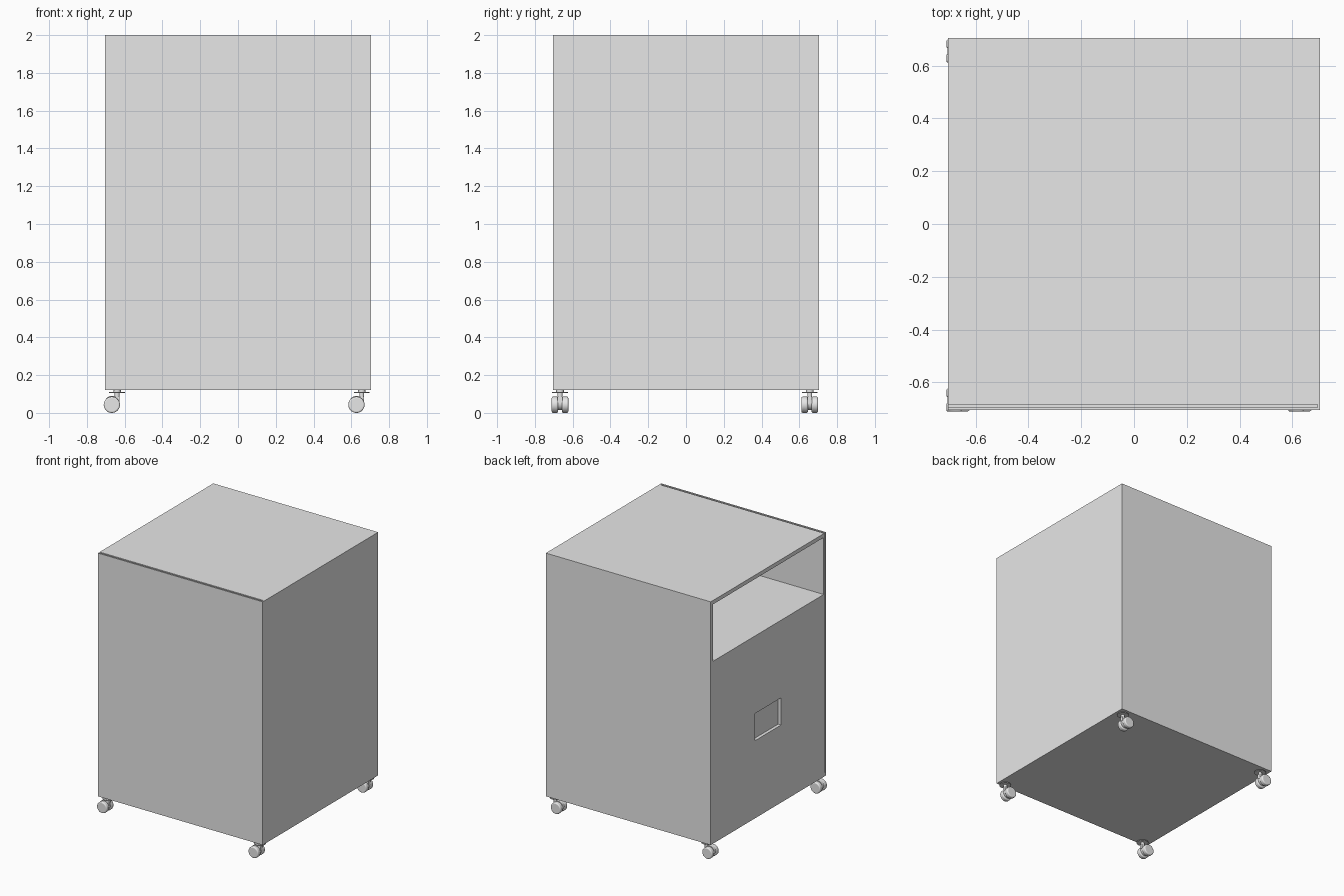
import bpy
import bmesh
import math
from mathutils import Matrix, Vector

start = bpy.data.objects.get("Cube")
if start:
    bpy.data.objects.remove(start, do_unlink=True)

grey = bpy.data.materials.new("plain_grey")
grey.use_nodes = True
grey.diffuse_color = (0.8, 0.8, 0.8, 1)
grey.node_tree.nodes["Principled BSDF"].inputs["Base Color"].default_value = (0.8, 0.8, 0.8, 1)


def add_object(name, bm):
    mesh = bpy.data.meshes.new(name)
    bm.to_mesh(mesh)
    bm.free()
    mesh.materials.append(grey)
    obj = bpy.data.objects.new(name, mesh)
    bpy.context.collection.objects.link(obj)
    return obj


def box(name, low, high):
    low, high = Vector(low), Vector(high)
    bm = bmesh.new()
    matrix = Matrix.Translation((low + high) / 2) @ Matrix.Diagonal((*(high - low), 1))
    bmesh.ops.create_cube(bm, size=1, matrix=matrix)
    return add_object(name, bm)


def cylinder(name, center, radius, length, along_y=False, bevel=0):
    bm = bmesh.new()
    turn = Matrix.Rotation(math.pi / 2 if along_y else 0, 4, "X")
    bmesh.ops.create_cone(bm, cap_ends=True, segments=32, radius1=radius, radius2=radius,
                          depth=length, matrix=Matrix.Translation(center) @ turn)
    obj = add_object(name, bm)
    if bevel:
        mod = obj.modifiers.new("rounded_rim", "BEVEL")
        mod.width, mod.segments, mod.angle_limit = bevel, 4, math.radians(40)
    bpy.ops.object.select_all(action="DESELECT")
    bpy.context.view_layer.objects.active = obj
    obj.select_set(True)
    bpy.ops.object.shade_smooth_by_angle(angle=math.radians(35))
    return obj


HALF = 0.705
BASE = 0.12

# Cabinet body with an open upper bay, a hand recess and a slot behind the front
cabinet = box("cabinet", (-HALF, -HALF, BASE), (HALF, HALF, 2))
cutters = [
    box("bay_cutter", (-0.8, -0.675, 1.53), (0.68, 0.68, 1.97)),
    box("recess_cutter", (-0.8, -0.155, 0.72), (-HALF + 0.025, 0.165, 0.93)),
    box("slot_cutter", (-0.8, -0.695, BASE + 0.03), (0.695, -0.683, 2.1)),
]
for cutter in cutters:
    mod = cabinet.modifiers.new(cutter.name, "BOOLEAN")
    mod.operation, mod.solver, mod.object = "DIFFERENCE", "EXACT", cutter
    cutter.hide_render = True

# Bake the cuts, then drop the helpers
bpy.context.view_layer.update()
evaluated = cabinet.evaluated_get(bpy.context.evaluated_depsgraph_get())
cut_mesh = bpy.data.meshes.new_from_object(evaluated)
cabinet.modifiers.clear()
cabinet.data = cut_mesh
for cutter in cutters:
    bpy.data.objects.remove(cutter, do_unlink=True)


# Twin-wheel caster: the wheels trail towards -x from the stem
def caster(label, x, y):
    wheel_x = x - 0.028
    cylinder(label + "_caster_plate", (x, y, 0.108), 0.042, 0.006)
    cylinder(label + "_caster_mount", (x, y, 0.115), 0.02, 0.012)
    cylinder(label + "_caster_stem", (x, y, 0.085), 0.013, 0.05)
    cylinder(label + "_caster_core", (wheel_x, y, 0.052), 0.038, 0.024, True)
    box(label + "_caster_arm", (wheel_x, y - 0.012, 0.055), (x + 0.013, y + 0.012, 0.088))
    for side, name in ((-1, "front"), (1, "back")):
        cylinder(f"{label}_caster_{name}_wheel", (wheel_x, y + side * 0.027, 0.043),
                 0.043, 0.034, True, 0.008)


for x, x_name in ((-0.64, "right"), (0.655, "left")):
    for y, y_name in ((-0.667, "front"), (0.655, "back")):
        caster(f"{y_name}_{x_name}", x, y)
